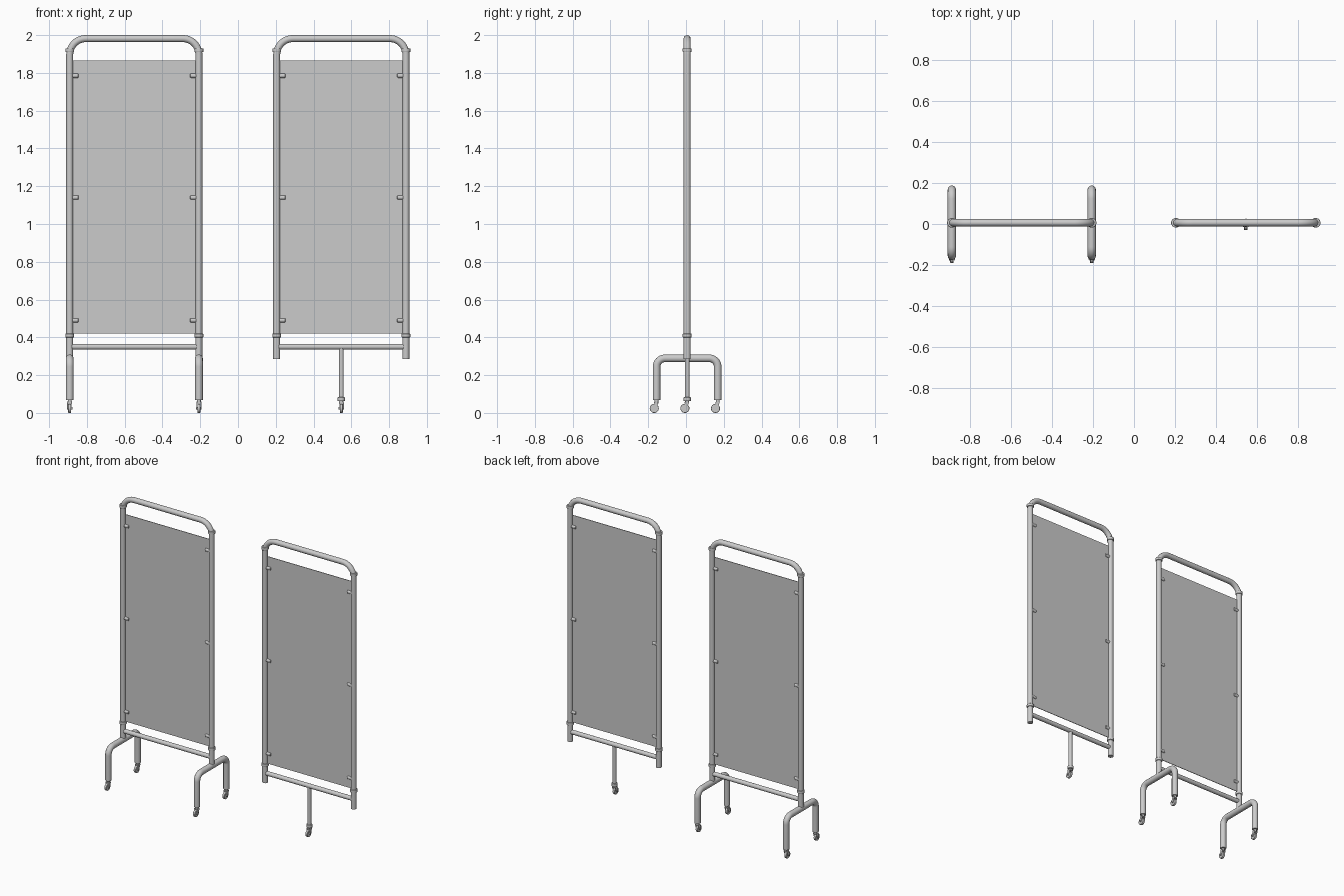
import bpy, math
from mathutils import Vector

if "Cube" in bpy.data.objects:
    bpy.data.objects.remove(bpy.data.objects["Cube"])

Y0 = 0.006            # depth of the frame plane
R = 0.0185            # frame tube radius


def smooth(ob):
    bpy.ops.object.select_all(action='DESELECT')
    ob.select_set(True)
    bpy.context.view_layer.objects.active = ob
    bpy.ops.object.shade_smooth_by_angle(angle=math.radians(40))
    return ob


def box(name, loc, size):
    bpy.ops.mesh.primitive_cube_add(size=1, location=loc)
    ob = bpy.context.object
    ob.name = name
    ob.scale = size
    return ob


def rod(name, a, b, r, bevel=0.0):
    a, b = Vector(a), Vector(b)
    d = b - a
    bpy.ops.mesh.primitive_cylinder_add(vertices=24, radius=r, depth=d.length, location=(a + b) / 2)
    ob = bpy.context.object
    ob.name = name
    ob.rotation_euler = d.to_track_quat('Z', 'Y').to_euler()
    if bevel:
        m = ob.modifiers.new("round", 'BEVEL')
        m.width, m.segments = bevel, 3
    return smooth(ob)


def bent_tube(name, pts, bend, r):
    """Round tube along pts with right-angle corners rounded by bend."""
    pts = [Vector(p) for p in pts]
    path = [pts[0]]
    for p, c, n in zip(pts, pts[1:], pts[2:]):
        u, v = (p - c).normalized(), (n - c).normalized()
        centre = c + (u + v) * bend
        for i in range(13):
            t = math.pi / 2 * i / 12
            path.append(centre - v * bend * math.cos(t) - u * bend * math.sin(t))
    path.append(pts[-1])
    cu = bpy.data.curves.new(name, 'CURVE')
    cu.dimensions = '3D'
    cu.bevel_depth, cu.bevel_resolution, cu.use_fill_caps = r, 5, True
    s = cu.splines.new('POLY')
    s.points.add(len(path) - 1)
    for q, p in zip(s.points, path):
        q.co = (*p, 1)
    ob = bpy.data.objects.new(name, cu)
    bpy.context.collection.objects.link(ob)
    bpy.ops.object.select_all(action='DESELECT')
    ob.select_set(True)
    bpy.context.view_layer.objects.active = ob
    bpy.ops.object.convert(target='MESH')
    return smooth(bpy.context.object)


def caster(x, y):
    wy, wz = y - 0.012, 0.024
    rod("caster_wheel", (x - 0.008, wy, wz), (x + 0.008, wy, wz), 0.024, 0.003)
    rod("caster_axle", (x - 0.015, wy, wz), (x + 0.015, wy, wz), 0.006)
    rod("caster_stem", (x, y, 0.05), (x, y, 0.09), 0.010)
    box("caster_fork_top", (x, y - 0.002, 0.054), (0.026, 0.022, 0.007))
    for s in (-1, 1):
        cheek = box("caster_fork_cheek", (x + s * 0.0115, y - 0.006, 0.038), (0.003, 0.018, 0.038))
        cheek.rotation_euler.x = -math.atan2(0.012, 0.03)


def panel(cx, z_bottom):
    xl, xr = cx - 0.342, cx + 0.342
    # arched frame and crossbar
    bent_tube("panel_frame", [(xl, Y0, z_bottom), (xl, Y0, 2 - R), (xr, Y0, 2 - R), (xr, Y0, z_bottom)],
              0.085, R)
    rod("bottom_crossbar", (xl, Y0, 0.35), (xr, Y0, 0.35), 0.015)
    # fabric sheet
    box("screen_sheet", (cx, Y0, 1.1425), (xr - xl, 0.004, 1.445))
    for x, s in ((xl, 1), (xr, -1)):
        # joint collars
        for z in (0.41, 1.92):
            rod("frame_collar", (x, Y0, z - 0.01), (x, Y0, z + 0.01), 0.0235, 0.003)
        # sheet clips
        for z in (0.49, 1.14, 1.785):
            rod("sheet_clip", (x + s * 0.012, Y0, z), (x + s * 0.046, Y0, z), 0.011, 0.003)


panel(-0.549, 0.285)
panel(0.547, 0.285)

# U-shaped feet of the left screen
for x in (-0.891, -0.207):
    a, b = Y0 - 0.162, Y0 + 0.162
    bent_tube("foot_tube", [(x, a, 0.068), (x, a, 0.289), (x, b, 0.289), (x, b, 0.068)], 0.045, 0.0205)
    for y in (a, b):
        caster(x, y)

# single centre leg of the right screen
rod("centre_leg", (0.547, Y0, 0.07), (0.547, Y0, 0.35), 0.0125)
rod("centre_leg_collar", (0.547, Y0, 0.062), (0.547, Y0, 0.083), 0.02, 0.003)
caster(0.547, Y0)
